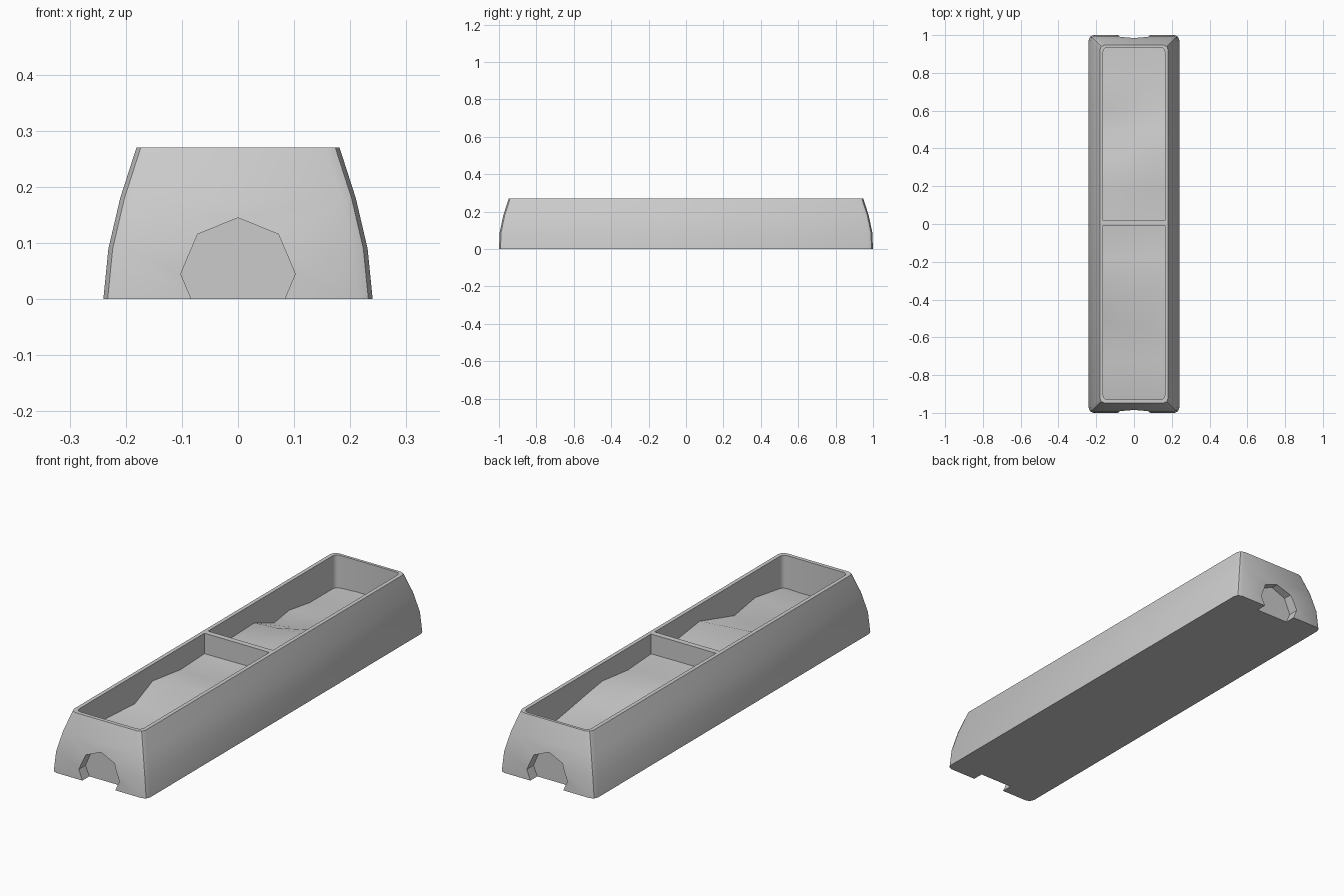
import bpy, bmesh, math
from mathutils import Vector

cube = bpy.data.objects.get("Cube")
if cube:
    bpy.data.objects.remove(cube, do_unlink=True)

grey = bpy.data.materials.new("concrete_grey")
grey.use_nodes = True
colour = (0.6, 0.6, 0.6, 1)
grey.diffuse_color = colour
grey.node_tree.nodes["Principled BSDF"].inputs["Base Color"].default_value = colour


def make_object(name, bm):
    bmesh.ops.recalc_face_normals(bm, faces=bm.faces)
    mesh = bpy.data.meshes.new(name)
    bm.to_mesh(mesh)
    bm.free()
    mesh.materials.append(grey)
    ob = bpy.data.objects.new(name, mesh)
    bpy.context.collection.objects.link(ob)
    return ob


def loft(name, rings):
    """Closed solid through matching rings of points."""
    bm = bmesh.new()
    loops = [[bm.verts.new(p) for p in ring] for ring in rings]
    n = len(loops[0])
    for a, b in zip(loops, loops[1:]):
        for i in range(n):
            j = (i + 1) % n
            bm.faces.new((a[i], a[j], b[j], b[i]))
    bm.faces.new(loops[0])
    bm.faces.new(loops[-1])
    return make_object(name, bm)


def rounded_rect(x0, x1, y0, y1, z, radii, steps):
    """Plan outline; radii run counter-clockwise from the (x1, y1) corner."""
    corners = [(x1, y1, -1, -1), (x0, y1, 1, -1), (x0, y0, 1, 1), (x1, y0, -1, 1)]
    pts = []
    for k, ((x, y, sx, sy), r) in enumerate(zip(corners, radii)):
        if r == 0:
            pts.append(Vector((x, y, z)))
            continue
        for i in range(steps + 1):
            a = math.pi / 2 * (k + i / steps)
            pts.append(Vector((x + sx * r + r * math.cos(a),
                               y + sy * r + r * math.sin(a), z)))
    return pts


def smooth(ob, degrees):
    bpy.ops.object.select_all(action='DESELECT')
    ob.select_set(True)
    bpy.context.view_layer.objects.active = ob
    bpy.ops.object.shade_smooth_by_angle(angle=math.radians(degrees))


# Trough body with sides and ends that lean inwards
section = [(0, 0.24, 1.0), (0.09, 0.231, 0.996), (0.18, 0.21, 0.977), (0.27, 0.181, 0.948)]
body = loft("planter_body", [rounded_rect(-w, w, -l, l, z, [0.026] * 4, 2)
                             for z, w, l in section])

# Two planting bays, rounded only at the outer ends
R = 0.022
cutters = []
bays = {"front": (-0.93, -0.008, [0, 0, R, R]), "back": (0.018, 0.935, [R, R, 0, 0])}
for side, (y0, y1, radii) in bays.items():
    cutters.append(loft(side + "_bay_cutter",
                        [rounded_rect(-0.163, 0.163, y0, y1, z, radii, 3) for z in (0.09, 0.4)]))

# Octagonal lifting recesses at both ends
for side, s in (("front", -1), ("back", 1)):
    rings = [[Vector((0.102 * math.sin(i * math.pi / 4), s * y,
                      0.045 + 0.1 * math.cos(i * math.pi / 4))) for i in range(8)]
             for y in (0.95, 1.1)]
    cutters.append(loft(side + "_recess_cutter", rings))

bpy.context.view_layer.objects.active = body
for cutter in cutters:
    cutter.hide_render = True
    mod = body.modifiers.new(cutter.name, 'BOOLEAN')
    mod.operation, mod.solver, mod.object = 'DIFFERENCE', 'EXACT', cutter
    bpy.ops.object.modifier_apply(modifier=mod.name)
for cutter in cutters:
    bpy.data.objects.remove(cutter, do_unlink=True)
smooth(body, 35)


# Uneven soil: a (y, z) height line along each long wall, blended across
def soil(name, right_line, left_line, crown):
    bm = bmesh.new()
    rows = []
    for (ya, za), (yb, zb) in zip(right_line, left_line):
        row = []
        for t in (0, 0.33, 0.67, 1):
            bump = crown * math.sin(math.pi * t) * math.sin(9 * ya)
            row.append(bm.verts.new((-0.164 + 0.328 * t, ya + (yb - ya) * t,
                                     za + (zb - za) * t + bump)))
        rows.append(row)
    for a, b in zip(rows, rows[1:]):
        for i in range(3):
            bm.faces.new((a[i], a[i + 1], b[i + 1], b[i]))
    ob = make_object(name, bm)
    if ob.data.polygons[0].normal.z < 0:
        ob.data.flip_normals()
    smooth(ob, 40)


soil("front_soil",
     [(-0.931, 0.13), (-0.73, 0.153), (-0.51, 0.14), (-0.38, 0.195), (-0.18, 0.17), (-0.007, 0.177)],
     [(-0.931, 0.12), (-0.73, 0.15), (-0.58, 0.125), (-0.33, 0.195), (-0.18, 0.175), (-0.007, 0.18)],
     0.008)
soil("back_soil",
     [(0.017, 0.18), (0.18, 0.175), (0.35, 0.18), (0.49, 0.125), (0.6, 0.142), (0.75, 0.12), (0.936, 0.12)],
     [(0.017, 0.18), (0.185, 0.17), (0.37, 0.19), (0.5, 0.17), (0.62, 0.15), (0.75, 0.13), (0.936, 0.12)],
     0.008)
